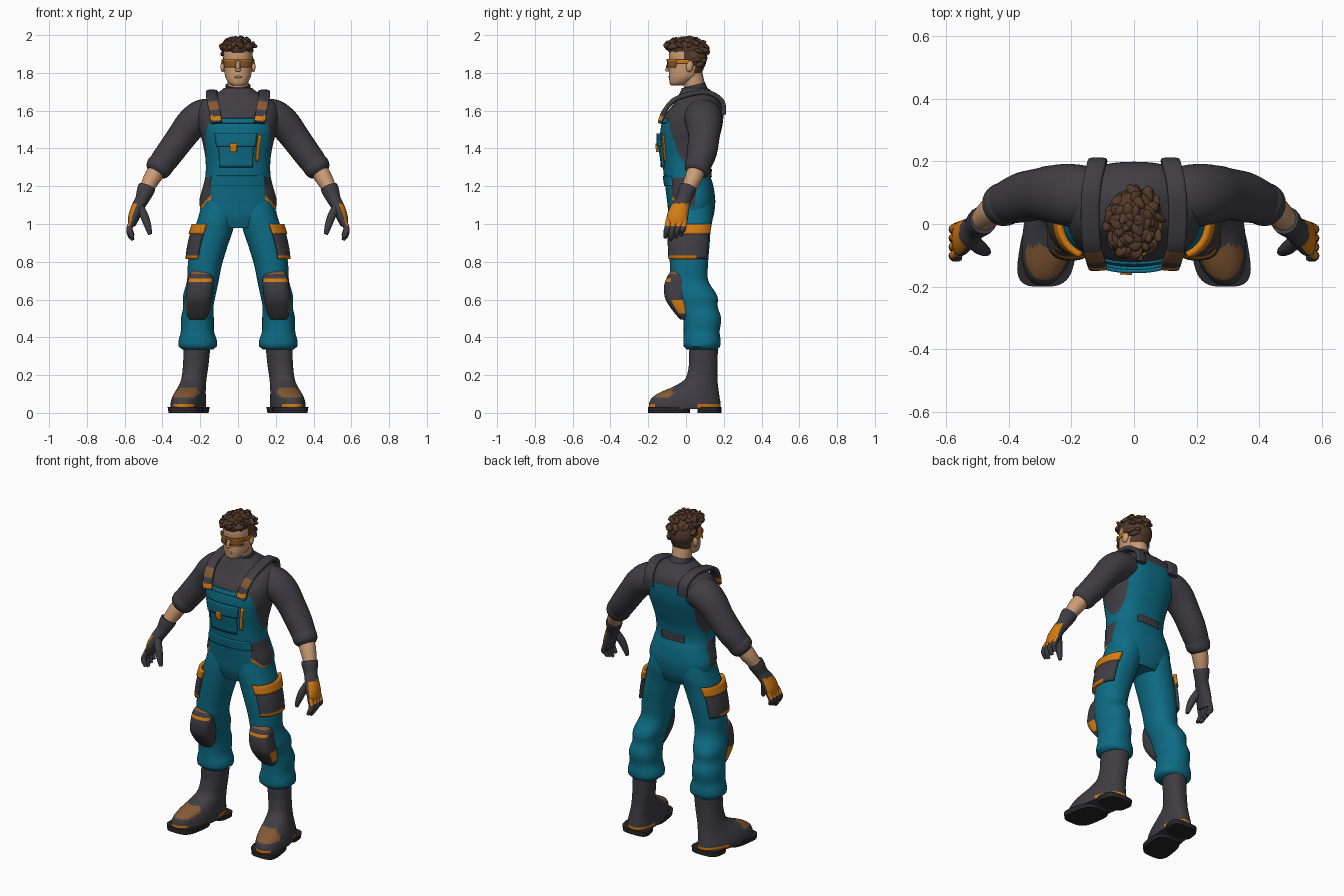
import bpy, bmesh, random
from math import sin, cos, radians, pi
from mathutils import Vector, Matrix, Euler

cube = bpy.data.objects.get("Cube")
if cube:
    bpy.data.objects.remove(cube)
random.seed(4)

COLOURS = {
    "teal": (0.004, 0.15, 0.235), "charcoal": (0.05, 0.047, 0.056), "orange": (0.66, 0.2, 0.006),
    "skin": (0.6, 0.33, 0.18), "hair_brown": (0.085, 0.042, 0.024), "worn_brown": (0.23, 0.1, 0.035),
    "sole_black": (0.02, 0.019, 0.021)}
MATS = {}
for label, rgb in COLOURS.items():
    m = MATS[label] = bpy.data.materials.new(label)
    m.use_nodes = True
    m.diffuse_color = (*rgb, 1)
    m.node_tree.nodes["Principled BSDF"].inputs["Base Color"].default_value = (*rgb, 1)
    m.node_tree.nodes["Principled BSDF"].inputs["Roughness"].default_value = 0.8


def finish(name, mesh, colour, rule=None, mirror=False, thick=0):
    """Colour faces by rule, smooth, mirror and thicken."""
    obj = bpy.data.objects.new(name, mesh)
    bpy.context.collection.objects.link(obj)
    slots = [colour]
    mesh.materials.append(MATS[colour])
    for f in mesh.polygons:
        pick = (rule and rule(f.center, f.normal)) or colour
        if pick not in slots:
            slots.append(pick)
            mesh.materials.append(MATS[pick])
        f.material_index = slots.index(pick)
    mesh.shade_smooth()
    mesh.set_sharp_from_angle(angle=radians(45))
    if thick:
        mod = obj.modifiers.new("thickness", "SOLIDIFY")
        mod.thickness, mod.offset = thick, -1
    if mirror:
        obj.modifiers.new("mirror", "MIRROR")
    return obj


def spline(rows, t):
    """Smooth curve through rows of values."""
    i = max(0, min(int(t), len(rows) - 2))
    f = t - i
    p, q = rows[i], rows[i + 1]
    o, r = rows[max(i - 1, 0)], rows[min(i + 2, len(rows) - 1)]
    return [b + f / 2 * (c - a + f * (2 * a - 5 * b + 4 * c - d + f * (3 * (b - c) + d - a)))
            for a, b, c, d in zip(o, p, q, r)]


def section(rows, z):
    lo, hi = 0, len(rows) - 1
    for _ in range(24):
        mid = (lo + hi) / 2
        if spline(rows, mid)[0] < z:
            lo = mid
        else:
            hi = mid
    return spline(rows, lo)


def power(v, e):
    return abs(v) ** e * (1 if v > 0 else -1)


def mesh_from_rings(name, rings, closed):
    n = len(rings[0])
    faces = []
    for i in range(len(rings) - 1):
        for j in range(n if closed else n - 1):
            k = (j + 1) % n
            faces.append((i * n + j, i * n + k, i * n + n + k, i * n + n + j))
    if closed:
        faces.append(tuple(reversed(range(n))))
        faces.append(tuple(range(len(rings) * n - n, len(rings) * n)))
    mesh = bpy.data.meshes.new(name)
    mesh.from_pydata([p for ring in rings for p in ring], [], faces)
    return mesh


def body(name, rows, colour, z0=None, z1=None, arc=None, nz=32, na=40, off=0, e=0.9,
         warp=None, **opts):
    """Stacked level sections (z, x, half width, front y, back y); arc makes a patch."""
    z0 = rows[0][0] if z0 is None else z0
    z1 = rows[-1][0] if z1 is None else z1
    a0, a1 = arc or (0, 360)
    count = na if arc is None else na + 1
    rings = []
    for i in range(nz + 1):
        z = z0 + (z1 - z0) * i / nz
        _, x, rx, yf, yb = section(rows, z)
        ring = []
        for j in range(count):
            a = radians(a0 + (a1 - a0) * j / na)
            p = Vector((x + (rx + off) * power(cos(a), e),
                        (yf + yb) / 2 + ((yb - yf) / 2 + off) * power(sin(a), e), z))
            ring.append(warp(p) if warp else p)
        rings.append(ring)
    return finish(name, mesh_from_rings(name, rings, arc is None), colour, **opts)


def tube(name, rows, colour, ref=(0, 1, 0), steps=5, n=20, e=1, **opts):
    """Sections (x, y, z, radius, radius along ref) swept along a smooth path."""
    rings, total = [], (len(rows) - 1) * steps
    for i in range(total + 1):
        s = i / steps
        x, y, z, ru, rv = spline(rows, s)
        ahead = Vector(spline(rows, min(s + 0.05, len(rows) - 1))[:3])
        behind = Vector(spline(rows, max(s - 0.05, 0))[:3])
        t = (ahead - behind).normalized()
        v = Vector(ref)
        v = (v - t * v.dot(t)).normalized()
        u = v.cross(t)
        rings.append([Vector((x, y, z)) + u * ru * power(cos(a), e) + v * rv * power(sin(a), e)
                      for a in [2 * pi * j / n for j in range(n)]])
    return finish(name, mesh_from_rings(name, rings, True), colour, **opts)


def blobs(name, items, colour, top=2, **opts):
    """Ellipsoids given as (location, radii, rotation)."""
    bm = bmesh.new()
    for loc, size, rot in items:
        mat = Matrix.Translation(loc) @ Euler(rot).to_matrix().to_4x4() @ Matrix.Diagonal((*size, 1))
        bmesh.ops.create_icosphere(bm, subdivisions=2, radius=1, matrix=mat)
    for v in bm.verts:
        v.co.z = min(v.co.z, top)
    mesh = bpy.data.meshes.new(name)
    bm.to_mesh(mesh)
    bm.free()
    return finish(name, mesh, colour, **opts)


# Torso: shirt and overalls share one surface, split by the armhole line
TORSO = [(.98, 0, .12, -.07, .12), (1.04, 0, .185, -.09, .145), (1.12, 0, .204, -.1, .155),
         (1.2, 0, .185, -.11, .145), (1.26, 0, .172, -.118, .13), (1.34, 0, .172, -.125, .14),
         (1.42, 0, .185, -.135, .165), (1.5, 0, .205, -.135, .188), (1.57, 0, .215, -.115, .198),
         (1.63, 0, .205, -.07, .195), (1.67, 0, .16, -.045, .175), (1.7, 0, .1, -.03, .14),
         (1.72, 0, .075, -.02, .115)]


def overalls(c, n):
    if -.075 < c.y < .05 and abs(n.x) > .4 and c.z < 1.25:
        edge = 1.1 + 4 * max(0, -c.y - .02) ** 1.5
        if c.z > edge:
            return "charcoal"
        if c.z > edge - .015 and c.y < 0:
            return "orange"
    limit = min(1.3 + 16 * (c.y - .03) ** 2, 1.56 if c.y < 0 else 1.61)
    return "teal" if c.z < limit else None


body("torso", TORSO, "charcoal", nz=100, na=112, e=.85, rule=overalls)
tube("collar", [(0, .065, 1.65, .085, .085), (0, .05, 1.69, .072, .072),
                (0, .038, 1.735, .066, .064)], "charcoal", n=28)
patch = dict(nz=8, na=16, e=.85, thick=.012)
body("waistband_front", TORSO, "teal", 1.2, 1.255, (-140, -40), off=.006, **patch)
body("bib_hem", TORSO, "teal", 1.535, 1.56, (-125, -55), off=.008, **patch)
body("bib_pocket", TORSO, "teal", 1.3, 1.45, (-119, -68), off=.012, **patch)
body("bib_pocket_flap", TORSO, "teal", 1.41, 1.48, (-121, -66), off=.02, **patch)
body("flap_button", TORSO, "orange", 1.38, 1.425, (-99, -91), off=.027, **patch)
body("bib_side_tab", TORSO, "orange", 1.33, 1.47, (-62, -56), off=.008, **patch)
body("back_belt_tab", TORSO, "charcoal", 1.25, 1.29, (68, 112), off=.006, **patch)


# Shoulder straps
def strap_rule(c, n):
    if c.y < -.02 and 1.55 < c.z < 1.573:
        return "orange"
    if c.y < -.04 and 1.605 < c.z < 1.65 and n.z > .2:
        return "worn_brown"


tube("shoulder_straps", [(.115, -.138, 1.535, .012, .03), (.122, -.118, 1.59, .013, .03),
                         (.135, -.065, 1.655, .013, .03), (.14, .03, 1.69, .013, .03),
                         (.135, .12, 1.695, .013, .03), (.12, .19, 1.65, .013, .03),
                         (.115, .2, 1.58, .012, .03)],
     "charcoal", ref=(1, 0, 0), steps=8, e=.5, mirror=True, rule=strap_rule)

# Trouser legs with folds at knee and ankle
LEG = [(.335, .213, .08, .005, .165), (.35, .213, .1, -.012, .18), (.385, .213, .101, -.014, .183),
       (.43, .215, .088, -.012, .178), (.5, .215, .087, -.016, .186), (.56, .21, .08, -.04, .168),
       (.62, .205, .086, -.06, .165), (.7, .186, .084, -.08, .118), (.78, .176, .09, -.085, .116),
       (.88, .155, .099, -.09, .124), (.96, .132, .103, -.092, .13), (1.05, .106, .1, -.092, .143),
       (1.14, .1, .082, -.08, .135)]
body("trouser_legs", LEG, "teal", nz=48, mirror=True)
body("thigh_pockets", LEG, "charcoal", .815, .96, (-66, 52), off=.016, nz=8, na=20,
     thick=.016, mirror=True, rule=lambda c, n: "orange" if c.z < .828 and c.y < .06 else None)
body("thigh_pocket_flaps", LEG, "orange", .948, 1.0, (-68, 54), off=.023, nz=5, na=20,
     thick=.02, mirror=True)

# Knee pads
KNEE = [(.495, .215, .042, -.03, .03), (.53, .213, .058, -.062, .03), (.6, .208, .07, -.108, .02),
        (.67, .2, .07, -.116, .02), (.72, .197, .066, -.1, .01), (.75, .195, .05, -.08, .01)]


def knee_rule(c, n):
    if .698 < c.z < .714 and n.y < -.5:
        return "orange"
    if c.z < .6 and c.z > .53 and n.x > .85:
        return "orange"
    return "worn_brown" if c.z > .738 else None


body("knee_pads", KNEE, "charcoal", e=.75, mirror=True, rule=knee_rule)

# Boots, toes turned outward
BOOT = [(.02, .255, .088, -.195, .183), (.05, .255, .088, -.195, .183), (.08, .252, .084, -.18, .178),
        (.11, .248, .077, -.135, .174), (.14, .243, .07, -.065, .17), (.18, .238, .065, -.005, .166),
        (.25, .23, .066, .015, .166), (.31, .226, .068, .016, .168), (.37, .223, .07, .02, .17)]


def splay(p):
    p.x -= .15 * (p.y - .05)
    return p


def boot_rule(c, n):
    if c.y < -.07 and .085 < c.z < .13 and n.z > .45:
        return "worn_brown"
    if .028 < c.z < .042 and (c.y > .07 or c.y < -.16):
        return "orange"


body("boots", BOOT, "charcoal", nz=40, warp=splay, mirror=True, rule=boot_rule)
for part, front, back in (("boot_heels", .06, .187), ("boot_front_soles", -.2, .02)):
    body(part, [(0, .255, .086, front, back), (.03, .255, .091, front, back)], "sole_black",
         nz=2, e=.6, warp=splay, mirror=True)

# Arms: sleeve, rolled cuff, bare forearm
tube("sleeves", [(.11, .085, 1.575, .085, .09), (.185, .09, 1.568, .092, .1),
                 (.245, .095, 1.53, .085, .095), (.3, .095, 1.46, .078, .083),
                 (.355, .085, 1.385, .074, .08), (.4, .07, 1.325, .07, .07),
                 (.425, .06, 1.29, .06, .062)], "charcoal", n=28, mirror=True)
tube("sleeve_cuffs", [(.398, .07, 1.33, .062, .064), (.41, .065, 1.312, .071, .07),
                      (.428, .058, 1.285, .066, .066), (.438, .053, 1.27, .05, .052)],
     "charcoal", n=28, mirror=True)
tube("forearms", [(.41, .065, 1.31, .045, .047), (.45, .042, 1.25, .046, .047),
                  (.485, .012, 1.185, .037, .037), (.505, -.008, 1.14, .034, .034)],
     "skin", mirror=True)


# Gloves with orange backs
def glove_rule(c, n):
    return "orange" if n.x > .35 and .985 < c.z < 1.11 else None


tube("gloves", [(.482, .012, 1.195, .046, .046), (.49, .005, 1.175, .046, .046),
                (.508, -.012, 1.13, .037, .04), (.53, -.03, 1.09, .034, .048),
                (.55, -.045, 1.04, .031, .056), (.562, -.05, .995, .02, .052)],
     "charcoal", mirror=True, rule=glove_rule)
for i, finger in enumerate(("index", "middle", "ring", "little")):
    y = -.092 + .028 * i
    tip = .915 + .012 * abs(i - 1)
    tube(finger + "_fingers", [(.558, y, 1.02, .016, .016), (.575, y - .008, .975, .016, .016),
                               (.57, y - .014, tip + .025, .015, .015),
                               (.556, y - .018, tip, .009, .009)],
         "charcoal", n=10, mirror=True, rule=glove_rule)
tube("thumbs", [(.525, -.045, 1.1, .022, .024), (.495, -.072, 1.04, .022, .024),
                (.476, -.085, .985, .018, .018), (.466, -.09, .945, .01, .01)],
     "charcoal", n=12, mirror=True)

# Head and neck
HEAD = [(1.733, 0, .028, -.078, -.02), (1.745, 0, .048, -.086, .01), (1.775, 0, .066, -.09, .06),
        (1.81, 0, .073, -.09, .088), (1.85, 0, .076, -.088, .1), (1.9, 0, .077, -.09, .104),
        (1.94, 0, .07, -.08, .1), (1.975, 0, .04, -.04, .06)]
body("head", HEAD, "skin", nz=40, rule=lambda c, n: "hair_brown" if c.z > 1.915 or
     (c.y > .045 and c.z > 1.8) or (c.y > -.015 and c.z > 1.865) else None)
tube("neck", [(0, .06, 1.66, .056, .058), (0, .045, 1.73, .056, .056),
              (0, .03, 1.8, .058, .056)], "skin")
blobs("ears", [((.08, .02, 1.835), (.012, .02, .032), (-.2, 0, .3))], "skin", mirror=True)
blobs("nose", [((0, -.092, 1.835), (.011, .013, .03), (-.3, 0, 0)),
               ((0, -.098, 1.816), (.016, .013, .01), (0, 0, 0))], "skin")
blobs("lips", [((0, -.088, 1.778), (.022, .006, .006), (0, 0, 0))], "skin")

# Glasses
lens = dict(e=.9, thick=.006, nz=4, na=14)
body("glasses_lenses", HEAD, "worn_brown", 1.83, 1.866, (-83, -32), off=.012, mirror=True, **lens)
body("glasses_brow_bar", HEAD, "orange", 1.862, 1.874, (-152, -28), off=.015, **lens)
body("glasses_lower_rims", HEAD, "orange", 1.825, 1.832, (-80, -34), off=.014, mirror=True, **lens)
body("glasses_temples", HEAD, "orange", 1.85, 1.87, (-34, 5), off=.01, mirror=True, **lens)

# Hair: cap plus tousled tufts
hair = [((0, .003, 1.93), (.085, .108, .05), (0, 0, 0)), ((0, .04, 1.88), (.083, .074, .085), (0, 0, 0))]
for i in range(70):
    turn, lift = random.uniform(0, 2 * pi), random.uniform(0, 1.4)
    x, y = cos(turn) * cos(lift), sin(turn) * cos(lift)
    drop = random.uniform(0, .09) if y > .3 and lift < .5 else 0
    hair.append(((x * .082, .003 + y * .106, 1.932 + sin(lift) * .045 - drop),
                 (random.uniform(.013, .02), random.uniform(.022, .034), random.uniform(.01, .016)),
                 (random.uniform(-.8, .8), random.uniform(-.6, .6), random.uniform(-.9, .9))))
blobs("hair", hair, "hair_brown")
